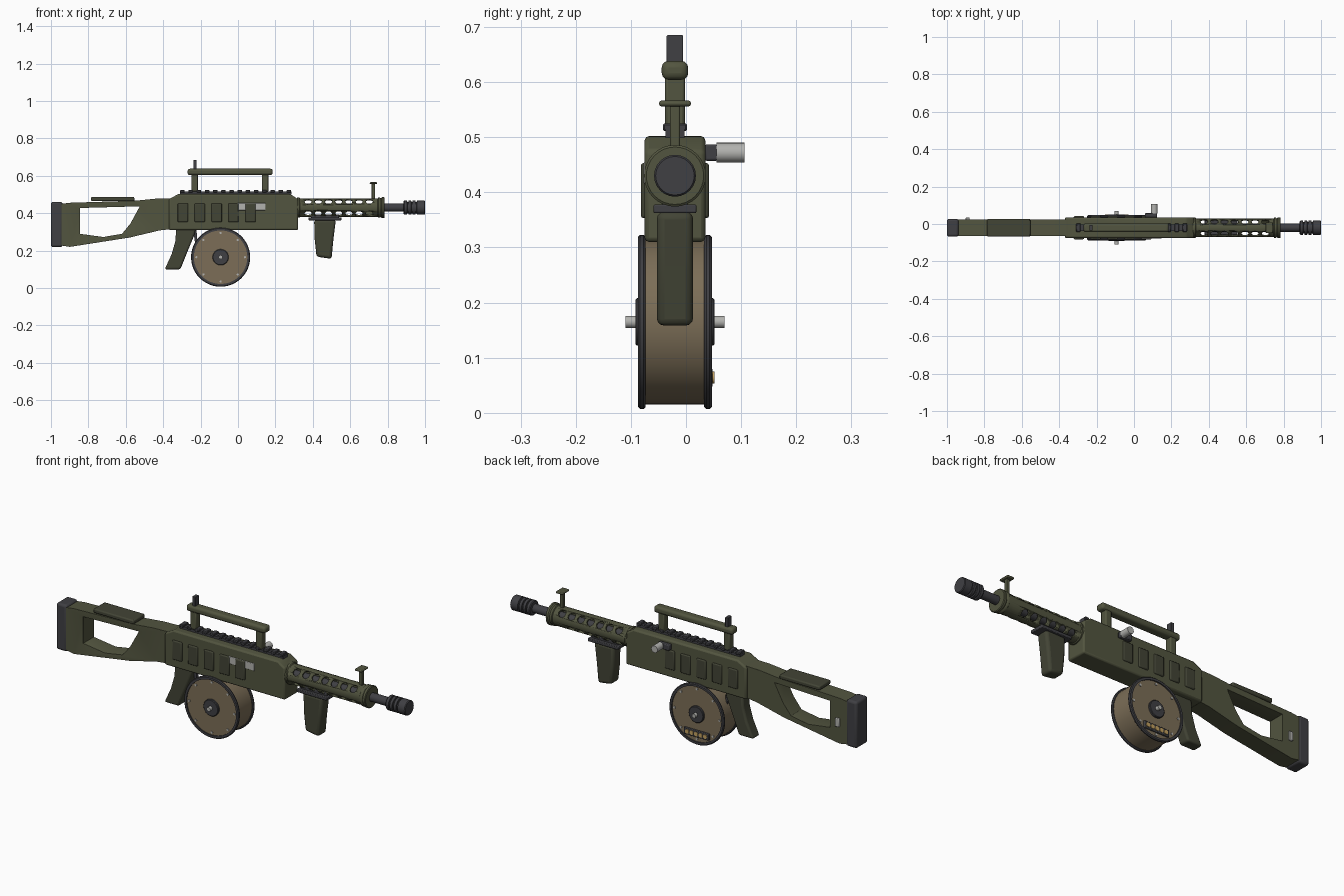
import bpy, bmesh, math
from mathutils import Vector, Matrix

if "Cube" in bpy.data.objects:
    bpy.data.objects.remove(bpy.data.objects["Cube"])

Y0 = -0.02      # centre plane of the body
ZB = 0.43       # barrel axis height

def material(name, rgb):
    m = bpy.data.materials.new(name)
    m.diffuse_color = (*rgb, 1)
    m.use_nodes = True
    m.node_tree.nodes["Principled BSDF"].inputs["Base Color"].default_value = m.diffuse_color
    return m

OLIVE = material("olive", (0.085, 0.09, 0.05))
DKOLIVE = material("dark_olive", (0.055, 0.058, 0.036))
DARK = material("dark_steel", (0.05, 0.05, 0.056))
TAN = material("tan", (0.2, 0.155, 0.095))
METAL = material("bare_metal", (0.45, 0.45, 0.43))
BRASS = material("brass", (0.55, 0.36, 0.12))

def finish(name, bm, mat, bevel=0, segs=2):
    bmesh.ops.recalc_face_normals(bm, faces=bm.faces)
    me = bpy.data.meshes.new(name)
    bm.to_mesh(me)
    bm.free()
    ob = bpy.data.objects.new(name, me)
    bpy.context.collection.objects.link(ob)
    if mat:
        me.materials.append(mat)
    bpy.ops.object.select_all(action='DESELECT')
    ob.select_set(True)
    bpy.context.view_layer.objects.active = ob
    bpy.ops.object.shade_smooth_by_angle(angle=math.radians(35))
    if bevel:
        add_bevel(ob, bevel, segs)
    return ob

def add_bevel(ob, width, segs=2):
    b = ob.modifiers.new("bevel", 'BEVEL')
    b.width, b.segments, b.limit_method = width, segs, 'ANGLE'
    b.angle_limit = math.radians(30)

def cut(ob, cutter):
    m = ob.modifiers.new("cut", 'BOOLEAN')
    m.operation, m.object, m.solver = 'DIFFERENCE', cutter, 'EXACT'
    cutter.hide_render = True
    cutter.hide_viewport = False
    cutter.display_type = 'WIRE'

def boxes(name, items, mat, bevel=0.0, segs=2):
    """items: (centre, size) pairs merged in one object"""
    bm = bmesh.new()
    for c, s in items:
        bmesh.ops.create_cube(bm, size=1, matrix=Matrix.Translation(c) @ Matrix.Diagonal((*s, 1)))
    return finish(name, bm, mat, bevel, segs)

def prism(name, pts, half, mat, bevel=0.0, segs=2):
    """x-z outline extruded along y"""
    bm = bmesh.new()
    f = bm.faces.new([bm.verts.new((x, Y0 - half, z)) for x, z in pts])
    r = bmesh.ops.extrude_face_region(bm, geom=[f])
    vs = [v for v in r['geom'] if isinstance(v, bmesh.types.BMVert)]
    bmesh.ops.translate(bm, vec=(0, 2 * half, 0), verts=vs)
    return finish(name, bm, mat, bevel, segs)

def lathe(name, prof, origin, axis, mat, n=32, closed=False):
    """(distance along axis, radius) profile turned round axis 'X' or 'Y'"""
    bm = bmesh.new()
    rot = Matrix.Identity(3) if axis == 'X' else Matrix.Rotation(math.pi / 2, 3, 'Z')
    rings = [[bm.verts.new(Vector(origin) + rot @ Vector((d, r * math.cos(a), r * math.sin(a))))
              for a in [2 * math.pi * i / n for i in range(n)]] for d, r in prof]
    pairs = list(zip(rings, rings[1:]))
    if closed:
        pairs.append((rings[-1], rings[0]))
    for p, q in pairs:
        for i in range(n):
            j = (i + 1) % n
            bm.faces.new((p[i], p[j], q[j], q[i]))
    if not closed:
        bm.faces.new(rings[0])
        bm.faces.new(rings[-1])
    return finish(name, bm, mat)

def rods(name, ends, r, mat, n=12):
    """cylinders between point pairs"""
    bm = bmesh.new()
    for a, b in ends:
        a, b = Vector(a), Vector(b)
        M = Matrix.Translation((a + b) / 2) @ (b - a).to_track_quat('Z', 'Y').to_matrix().to_4x4()
        bmesh.ops.create_cone(bm, cap_ends=True, segments=n, radius1=r, radius2=r,
                              depth=(b - a).length, matrix=M)
    return finish(name, bm, mat)

# receiver with raised side panels and ejection port
prism("receiver", [(-.37, .31), (.322, .31), (.322, .475), (.28, .502), (-.32, .502), (-.37, .475)],
      .055, OLIVE, .008)
px = [-.295 + .0905 * i for i in range(5)]
for s, side in ((-1, "front"), (1, "back")):
    boxes("side_panels_" + side, [((x, Y0 + s * .055, .403), (.055, .014, .1)) for x in px], DKOLIVE, .005)
boxes("ejection_port", [((.072, Y0 - .054, .435), (.15, .006, .038))], METAL, .002)

# charging handle
boxes("charging_block", [((.09, .046, .472), (.065, .024, .03))], DARK, .004)
rods("charging_knob", [((.108, .055, .472), (.108, .106, .472))], .018, METAL, 20)

# top rail
boxes("rail_base", [((-.012, Y0, .507), (.595, .034, .016))], DARK)
boxes("rail_teeth", [((-.297 + .0438 * i, Y0, .518), (.024, .044, .014)) for i in range(14)], DARK, .003, 1)

# carry handle and rear sight
boxes("handle_posts", [((x, Y0, .565), (.034, .036, .1)) for x in (-.232, .145)], OLIVE, .005)
boxes("handle_bar", [((-.042, Y0, .621), (.455, .048, .034))], OLIVE, .012, 3)
boxes("rear_sight", [((-.23, Y0, .66), (.018, .03, .05))], DARK, .002)

# perforated barrel shroud
shroud = lathe("barrel_shroud", [(.31, .05), (.755, .05), (.755, .04), (.31, .04)], (0, Y0, ZB), 'X', OLIVE, 32, True)
for k, s in enumerate((1, -1)):
    holes = [((.375 + .0545 * i, Y0 - .07, ZB - .07 * s), (.375 + .0545 * i, Y0 + .07, ZB + .07 * s))
             for i in range(7)]
    cut(shroud, rods("shroud_hole_cutter_%d" % k, holes, .02, None, 12))
lathe("shroud_collar", [(.745, .047), (.75, .054), (.758, .054), (.764, .05), (.77, .056), (.781, .056), (.784, .052)],
      (0, Y0, ZB), 'X', OLIVE)
lathe("shroud_base_ring", [(.315, .054), (.328, .054), (.332, .05)], (0, Y0, ZB), 'X', OLIVE)

# barrel and muzzle brake
lathe("barrel", [(.3, .022), (.9, .022)], (0, Y0, ZB), 'X', DARK, 24)
prof = [(.884, .022), (.886, .034)]
for i in range(3):
    x = .89 + i * .022
    prof += [(x, .038), (x + .014, .038), (x + .015, .031), (x + .021, .031)]
prof += [(.957, .038), (.996, .038), (1.0, .035)]
lathe("muzzle_brake", prof, (0, Y0, ZB), 'X', DARK, 24)

# front sight
boxes("front_sight_post", [((.724, Y0, .515), (.018, .018, .09))], OLIVE, .003)
boxes("front_sight_cap", [((.724, Y0, .561), (.04, .058, .01))], OLIVE, .004)

# foregrip and its mount
boxes("foregrip_mount", [((.465, Y0, .37), (.175, .078, .016))], DARK, .003)
boxes("foregrip_clamp", [((.465, Y0, .383), (.15, .045, .02))], DARK, .003)
prism("foregrip", [(.407, .365), (.41, .26), (.42, .168), (.5, .156), (.51, .26), (.523, .365)], .033, DKOLIVE, .014, 3)

# pistol grip and trigger
prism("pistol_grip", [(-.33, .32), (-.225, .32), (-.235, .28), (-.268, .2), (-.308, .1), (-.392, .1), (-.355, .18), (-.335, .25)],
      .03, DKOLIVE, .01, 3)
prism("trigger", [(-.24, .315), (-.222, .315), (-.218, .26), (-.226, .225), (-.232, .255)], .007, DARK)

# skeleton stock
stock = prism("stock", [(-.36, .315), (-.42, .308), (-.58, .27), (-.9, .22), (-.945, .228), (-.945, .45),
                        (-.9, .456), (-.55, .467), (-.44, .478), (-.36, .48)], .044, OLIVE)
hole = prism("stock_hole_cutter", [(-.845, .29), (-.72, .273), (-.62, .29), (-.575, .345), (-.525, .437), (-.845, .428)], .1, None)
cut(stock, hole)
add_bevel(stock, .011, 3)
boxes("butt_pad", [((-.969, Y0, .34), (.062, .094, .242))], DARK, .012, 3)
boxes("cheek_rest", [((-.67, Y0, .476), (.232, .094, .022))], DKOLIVE, .006)
boxes("sling_loop", [((-.89, .026, .33), (.022, .016, .045))], METAL, .003)

# drum magazine
DC = (-.093, Y0, .165)
lathe("drum_body", [(-.061, .15), (.061, .15)], DC, 'Y', TAN, 48)
for s, side in ((-1, "front"), (1, "back")):
    lathe("drum_rim_" + side, [(s * d, r) for d, r in
          [(.053, .143), (.053, .154), (.057, .158), (.063, .158), (.067, .154), (.067, .143)]], DC, 'Y', DARK, 48, True)
    lathe("drum_hub_" + side, [(s * .055, .043), (s * .069, .043), (s * .072, .04)], DC, 'Y', DARK)
    rods("drum_bolts_" + side, [((DC[0] + .13 * math.cos(a), Y0 + s * .055, DC[2] + .13 * math.sin(a)),
         (DC[0] + .13 * math.cos(a), Y0 + s * .065, DC[2] + .13 * math.sin(a)))
         for a in [math.pi / 4 * i for i in range(8)]], .006, METAL, 10)
rods("drum_axle", [((DC[0], Y0 - .09, DC[2]), (DC[0], Y0 + .09, DC[2]))], .011, METAL, 16)

# cartridge window on the back of the drum
boxes("drum_window", [((DC[0], Y0 + .063, .064), (.145, .01, .036))], DARK, .003)
rods("cartridges", [((DC[0] - .052 + .026 * i, Y0 + .06, .064), (DC[0] - .052 + .026 * i, Y0 + .072, .064))
                    for i in range(5)], .011, BRASS, 14)
